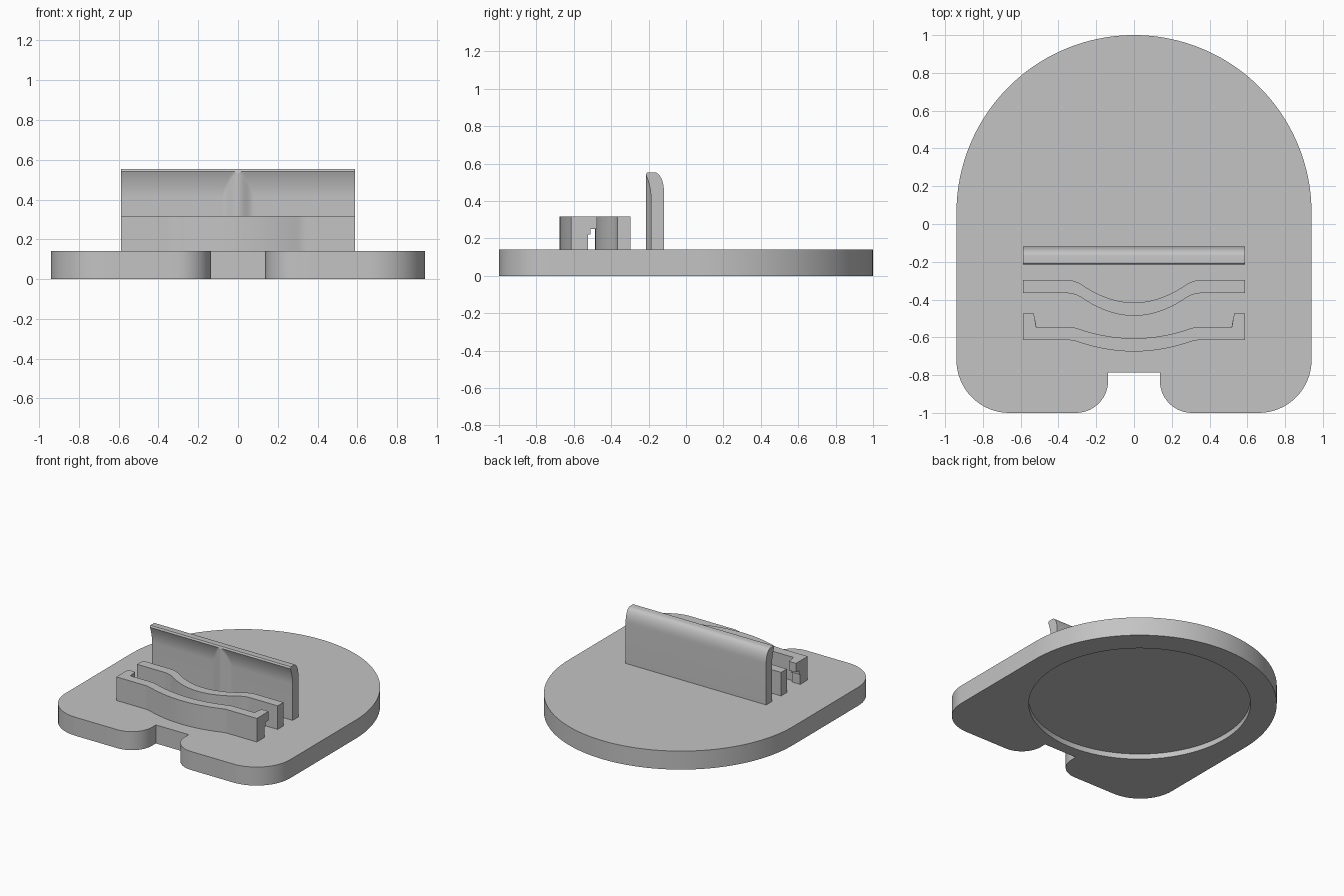
import bpy, bmesh
from math import sin, cos, pi, radians

cube = bpy.data.objects.get("Cube")
if cube:
    bpy.data.objects.remove(cube, do_unlink=True)

grey = bpy.data.materials.new("plain_grey")
GREY = (0.55, 0.55, 0.55, 1)
grey.use_nodes = True
grey.diffuse_color = GREY
grey.node_tree.nodes["Principled BSDF"].inputs["Base Color"].default_value = GREY

BASE_TOP, RAIL_TOP, HALF = 0.14, 0.318, 0.588
SINK = BASE_TOP - 0.01


def add_object(name, bm):
    bmesh.ops.recalc_face_normals(bm, faces=bm.faces)
    mesh = bpy.data.meshes.new(name)
    bm.to_mesh(mesh)
    bm.free()
    mesh.materials.append(grey)
    obj = bpy.data.objects.new(name, mesh)
    bpy.context.collection.objects.link(obj)
    return obj


def smooth(obj):
    bpy.ops.object.select_all(action="DESELECT")
    obj.select_set(True)
    bpy.context.view_layer.objects.active = obj
    bpy.ops.object.shade_smooth_by_angle(angle=radians(30))


def prism(name, outline, z0, z1):
    """Upright extrusion of a plan outline."""
    bm = bmesh.new()
    face = bm.faces.new([bm.verts.new((x, y, z0)) for x, y in outline])
    top = bmesh.ops.extrude_face_region(bm, geom=[face])["geom"]
    bmesh.ops.translate(bm, vec=(0, 0, z1 - z0),
                        verts=[v for v in top if isinstance(v, bmesh.types.BMVert)])
    return add_object(name, bm)


def arc(cx, cy, r, a0, a1, n):
    angles = [radians(a0 + (a1 - a0) * i / n) for i in range(n + 1)]
    return [(cx + r * cos(a), cy + r * sin(a)) for a in angles]


def mirrored(half):
    """Close a right-hand outline with its reflection."""
    return half + [(-x, y) for x, y in reversed(half) if abs(x) > 1e-5]


# Base plate: round back, rounded front corners and a front notch
R, CY = 0.94, 0.06
outline = [(0.137, -0.785)]
outline += arc(0.137 + 0.17, -0.83, 0.17, 180, 270, 14)
outline += arc(R - 0.28, -0.72, 0.28, -90, 0, 16)
outline += arc(0, CY, R, 0, 90, 40)
base = prism("base_plate", mirrored(outline), 0, BASE_TOP)

# Shallow round recess under the plate
cutter = prism("recess_cutter", arc(0, CY, 0.76, 0, 360 - 360 / 96, 95), -0.1, 0.04)
cutter.hide_render = True
cut = base.modifiers.new("recess", "BOOLEAN")
cut.operation, cut.solver, cut.object = "DIFFERENCE", "EXACT", cutter
bpy.context.view_layer.objects.active = base
bpy.ops.object.modifier_apply(modifier=cut.name)
bpy.data.objects.remove(cutter, do_unlink=True)
smooth(base)


# Curved rails: a central dip that eases into straight ends
def dip(x, depth, bend, x0):
    x = abs(x)
    if x <= x0:
        return -depth + bend * x * x
    slope = 2 * bend * x0
    gap = depth - bend * x0 * x0
    width = 2 * gap / slope
    return -gap * max(0, 1 - (x - x0) / width) ** 2


def rail(name, y_back, depth, bend, x0):
    n = 48
    xs = [-HALF] + [-0.37 + 0.74 * i / n for i in range(n + 1)] + [HALF]
    back = [(x, y_back + dip(x, depth, bend, x0)) for x in xs]
    front = [(x, y - 0.07) for x, y in reversed(back)]
    smooth(prism(name, back + front, SINK, RAIL_TOP))


rail("middle_rail", -0.296, 0.12, 1.25, 0.27)
rail("front_rail", -0.545, 0.06, 0.58, 0.30)

# Undercut hooks on the ends of the front rail
for side, s in (("left", 1), ("right", -1)):
    for part, reach, z0, z1 in (("foot", -0.525, SINK, 0.22),
                                ("step", -0.51, 0.22, 0.25),
                                ("tip", -0.475, 0.25, RAIL_TOP)):
        inner = 0.515 + 0.015 * (reach + 0.545) / 0.07
        shape = [(0.515, -0.56), (inner, reach), (HALF, reach), (HALF, -0.56)]
        prism(f"{side}_hook_{part}", [(s * x, y) for x, y in shape], z0, z1)

# Tall back wall: flared front lip, rounded back shoulder, central rib
FIN_TOP, FACE = 0.553, -0.187


def fin_section(x):
    rib = 0.027 * 0.5 * (1 + cos(pi * min(1, abs(x) / 0.08)))
    front = []
    for i in range(13):
        t = i / 12
        lip = 0.027 * t ** 2
        front.append((FACE - max(lip, rib), 0.41 + 0.13 * t))
    shoulder = [(-0.168 + 0.05 * sin(a), 0.45 + (FIN_TOP - 0.45) * cos(a))
                for a in [pi / 2 * i / 8 for i in range(9)]]
    return ([(FACE - rib, SINK)] + front + [(-0.208, FIN_TOP)]
            + shoulder + [(-0.118, SINK)])


bm = bmesh.new()
stations = [-HALF] + [-0.09 + 0.18 * i / 36 for i in range(37)] + [HALF]
rings = [[bm.verts.new((x, y, z)) for y, z in fin_section(x)] for x in stations]
count = len(rings[0])
for a, b in zip(rings, rings[1:]):
    for i in range(count):
        j = (i + 1) % count
        bm.faces.new((a[i], a[j], b[j], b[i]))
bm.faces.new(rings[0])
bm.faces.new(rings[-1])
smooth(add_object("back_wall", bm))
